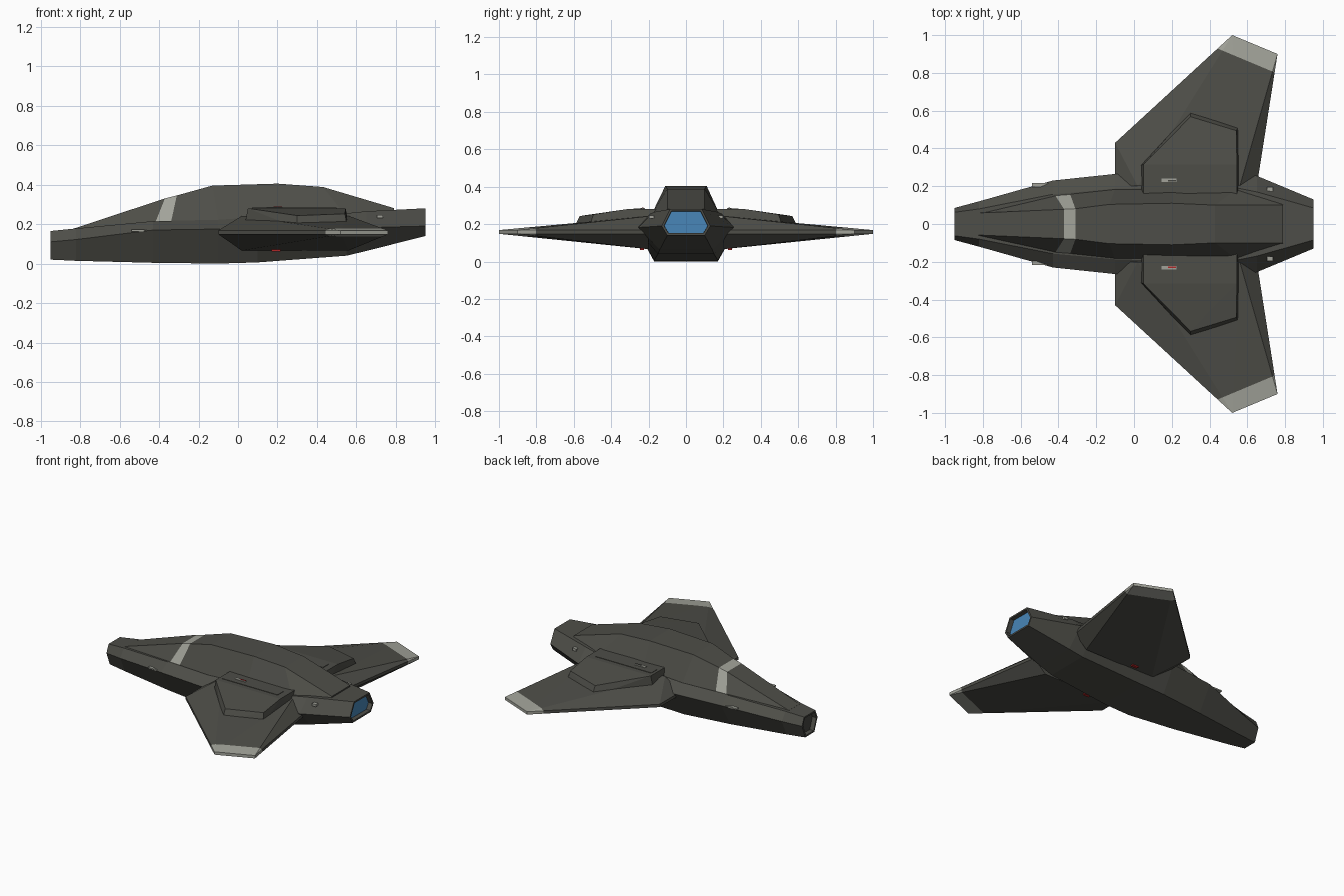
import bpy, bmesh
from mathutils import Vector

if "Cube" in bpy.data.objects:
    bpy.data.objects.remove(bpy.data.objects["Cube"])


def material(name, r, g, b):
    m = bpy.data.materials.new(name)
    m.diffuse_color = (r, g, b, 1)
    m.use_nodes = True
    m.node_tree.nodes["Principled BSDF"].inputs["Base Color"].default_value = m.diffuse_color
    return m


HULL = material("dark_olive_grey", 0.075, 0.075, 0.064)
LIGHT = material("pale_grey", 0.36, 0.365, 0.32)
BLUE = material("engine_blue", 0.065, 0.24, 0.48)
RED = material("signal_red", 0.45, 0.02, 0.02)
DARK = material("recess_grey", 0.058, 0.058, 0.051)


def finish(bm, name, mats):
    bmesh.ops.recalc_face_normals(bm, faces=bm.faces)
    me = bpy.data.meshes.new(name)
    bm.to_mesh(me)
    bm.free()
    for m in mats:
        me.materials.append(m)
    ob = bpy.data.objects.new(name, me)
    bpy.context.collection.objects.link(ob)
    return ob


def loft(rings):
    """Skin half sections (x, y, z), mirrored across y, and cap both ends."""
    bm = bmesh.new()
    loops = []
    for half in rings:
        full = list(half) + [(x, -y, z) for x, y, z in reversed(half)]
        loops.append([bm.verts.new(p) for p in full])
    n = len(loops[0])
    bands = []
    for a, b in zip(loops, loops[1:]):
        bands.append([bm.faces.new((a[i], a[(i + 1) % n], b[(i + 1) % n], b[i]))
                      for i in range(n)])
    caps = [bm.faces.new(loops[0]), bm.faces.new(loops[-1])]
    bmesh.ops.recalc_face_normals(bm, faces=bm.faces)
    return bm, bands, caps


def hull_of(points):
    bm = bmesh.new()
    vs = [bm.verts.new(p) for p in points]
    res = bmesh.ops.convex_hull(bm, input=vs)
    junk = [v for v in res["geom_interior"] if isinstance(v, bmesh.types.BMVert)]
    bmesh.ops.delete(bm, geom=junk, context='VERTS')
    bmesh.ops.dissolve_limit(bm, angle_limit=0.01, verts=bm.verts, edges=bm.edges)
    return bm


def box(name, x0, x1, y0, y1, z0, z1, mat):
    return finish(hull_of([(x, y, z) for x in (x0, x1) for y in (y0, y1)
                           for z in (z0, z1)]), name, [mat])


# Fuselage: x, then bottom, side and shoulder points (y, z)
stations = [
    (-0.95, .050, .020, .085, .110, .062, .165),
    (-0.82, .070, .014, .120, .122, .080, .178),
    (-0.43, .130, .004, .230, .170, .157, .215),
    (-0.10, .170, .000, .265, .175, .187, .222),
    (0.10, .170, .006, .270, .178, .192, .235),
    (0.55, .150, .040, .270, .180, .190, .255),
    (0.65, .140, .064, .255, .182, .170, .265),
    (0.95, .100, .140, .130, .190, .085, .280),
]
bm, bands, caps = loft([[(s[0], s[1], s[2]), (s[0], s[3], s[4]), (s[0], s[5], s[6])]
                        for s in stations])
# Recessed nose intake and glowing engine outlet
for cap, idx in zip(caps, (1, 2)):
    bmesh.ops.inset_individual(bm, faces=[cap], thickness=0.013)
    bmesh.ops.inset_individual(bm, faces=[cap], thickness=0.001, depth=-0.03)
    cap.material_index = idx
finish(bm, "fuselage", [HULL, DARK, BLUE])

# Raised spine with a pale band: base (x, y, z) and top (x, y, z) per ring
spine = [
    [(-0.83, .060, .165), (-0.83, .058, .178)],
    [(-0.42, .156, .205), (-0.37, .078, .330)],
    [(-0.34, .162, .207), (-0.31, .081, .345)],
    [(-0.10, .186, .215), (-0.13, .104, .395)],
    [(0.20, .190, .230), (0.20, .110, .405)],
    [(0.54, .185, .250), (0.43, .100, .388)],
    [(0.79, .105, .265), (0.79, .100, .281)],
]
bm, bands, caps = loft(spine)
for f in bands[1]:
    f.material_index = 1
finish(bm, "spine", [HULL, LIGHT])

for s, side in ((1, "left"), (-1, "right")):
    # Wing: thin outline plus a thick root, with a pale tip cut off by a line
    pts = [(x, s * y, z) for x, y in ((-.1, .2), (-.1, .43), (.52, 1), (.76, .9), (.65, .2))
           for z in (.148, .168)]
    pts += [(x, s * .2, z) for x in (.02, .56) for z in (.066, .242)]
    bm = hull_of(pts)
    a, b = Vector((.44, s * .93, 0)), Vector((.75, s * .80, 0))
    normal = Vector((.13, s * .31, 0)).normalized()
    bmesh.ops.bisect_plane(bm, geom=bm.verts[:] + bm.edges[:] + bm.faces[:],
                           plane_co=a, plane_no=normal)
    for f in bm.faces:
        f.material_index = int((f.calc_center_median() - a).dot(normal) > 1e-4)
    finish(bm, side + "_wing", [HULL, LIGHT])

    # Bevelled raised panel on the wing root
    low = [(.03, .31, .18), (.30, .60, .18), (.555, .52, .18), (.565, .15, .18), (.03, .15, .18)]
    top = [(.05, .315, .280), (.30, .568, .243), (.542, .494, .252),
           (.545, .315, .280), (.545, .15, .280), (.05, .15, .280)]
    bottom = [(x, s * y, z) for x, y, z in low]
    finish(hull_of(bottom + [(x, s * y, z) for x, y, z in top]), side + "_wing_panel", [HULL])

    # Slot plate with small markers, above and below the wing
    box(side + "_slot", .07, .50, s * .218, s * .28, .277, .283, HULL)
    box(side + "_marker", .145, .225, s * .222, s * .242, .28, .286, LIGHT)
    box(side + "_signal", .18, .222, s * .226, s * .234, .28, .288, RED if s < 0 else DARK)
    box(side + "_belly_signal", .17, .215, s * .225, s * .245, .062, .075, RED)

    # Small running lights on tail and nose
    box(side + "_tail_light", .705, .735, s * .172, s * .197, .230, .246, LIGHT)
    box(side + "_nose_light", -.54, -.45, s * .195, s * .216, .163, .172, LIGHT)
